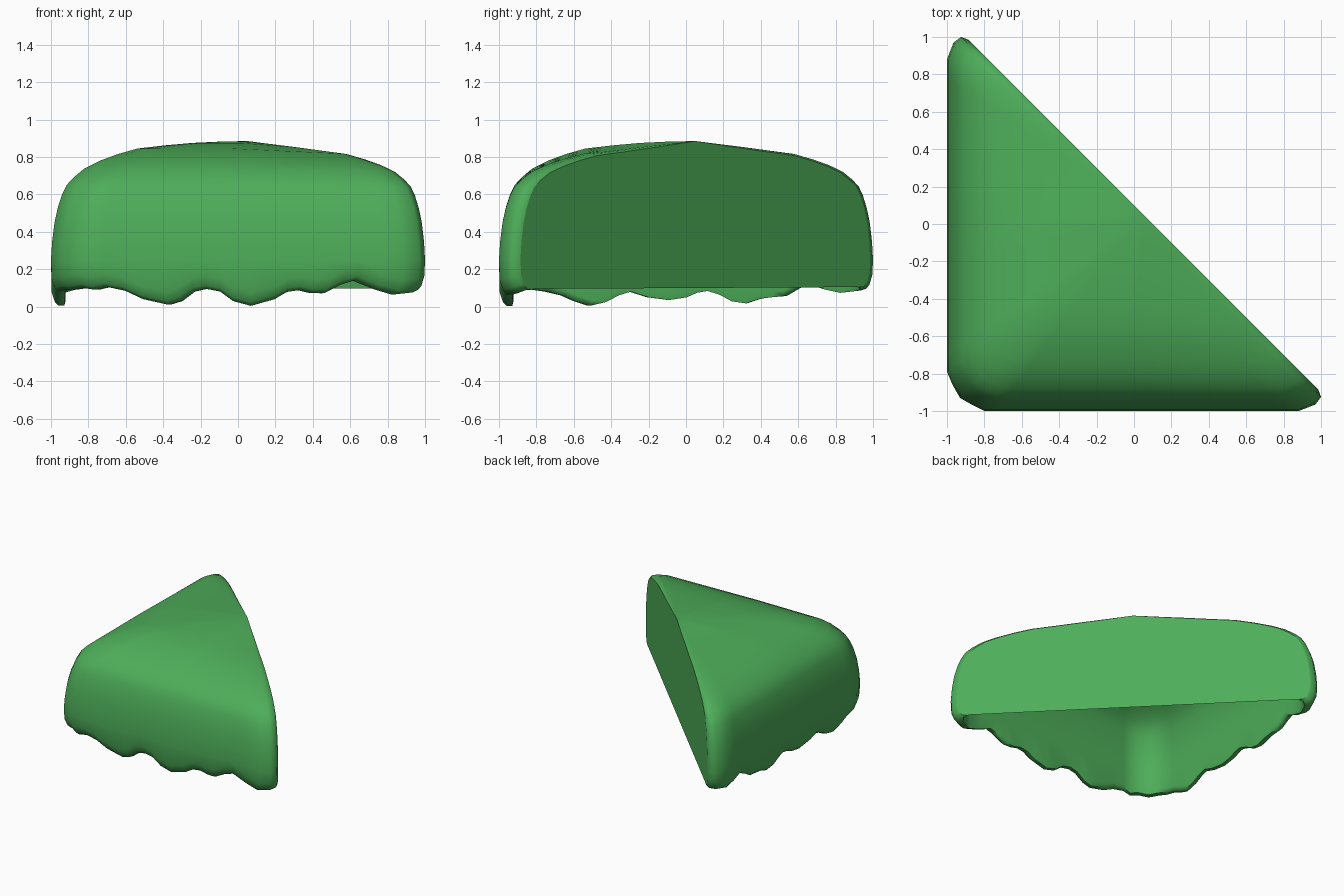
import bpy, bmesh

if "Cube" in bpy.data.objects:
    bpy.data.objects.remove(bpy.data.objects["Cube"])

green = bpy.data.materials.new("grass green")
green.diffuse_color = (0.075, 0.42, 0.10, 1)
green.use_nodes = True
green.node_tree.nodes["Principled BSDF"].inputs["Base Color"].default_value = green.diffuse_color

CENTRE = (0.05, 0.05)          # middle of the diagonal cut, highest point

# Wavy hem: (position along wall, height)
front_hem = [(.88, .07), (.77, .1), (.65, .145), (.57, .12), (.48, .075), (.41, .075), (.34, .09),
             (.27, .08), (.2, .04), (.07, .005), (-.03, .03), (-.1, .08), (-.18, .095),
             (-.25, .08), (-.32, .03), (-.39, .01), (-.53, .04), (-.63, .085), (-.73, .105), (-.8, .09)]
left_hem = [(-.79, .08), (-.7, .06), (-.63, .03), (-.55, .005), (-.46, .025), (-.39, .06), (-.32, .08),
            (-.22, .05), (-.1, .035), (0, .05), (.06, .075), (.12, .085), (.19, .065), (.26, .03),
            (.34, .02), (.42, .045), (.5, .055), (.56, .06), (.63, .1), (.7, .13), (.78, .1), (.88, .08)]


def tip_drop(t):
    """The top sinks slightly towards both narrow tips."""
    return .7 * max(0, t + .1)


# Plan outline stations (x, y, hem height, drop of the top)
stations = [(.985, -.885, .1, 1), (1, -.925, .095, .82), (.97, -.965, .08, .74)]
stations += [(x, -1, z, tip_drop(x)) for x, z in front_hem]
stations += [(-.86, -.97, .1, 0), (-.93, -.93, .09, 0), (-.97, -.86, .09, 0)]
stations += [(-1, y, z, tip_drop(y)) for y, z in left_hem]
stations += [(-.965, .97, .09, .74), (-.925, 1, .1, .82), (-.885, .985, .11, 1)]

# Profile from wall to peak: (fraction towards the centre, height)
profile = [(0, .25), (.006, .35), (.018, .45), (.035, .53), (.057, .6), (.08, .65), (.115, .69), (.17, .738),
           (.25, .78), (.34, .815), (.44, .845), (.58, .862), (.72, .875), (.86, .882), (1, .885)]
WALL, ROOF = .075, .06         # shell thickness


def point(st, f, z):
    x, y, hem, drop = st
    return (x + (CENTRE[0] - x) * f, y + (CENTRE[1] - y) * f, z - drop * .15 * f * (1 - f))


def outer_column(st):
    hem = st[2]
    rows = [(.038, hem), (.02, hem + .02), (.004, hem + .07)] + profile
    return [point(st, f, z) for f, z in rows]


def inner_column(st):
    hem = st[2]
    rows = [(.068, hem), (.075, hem + .03)]
    rows += [(WALL + f * (1 - WALL), z - ROOF * min(1, max(0, (z - .3) / .3))) for f, z in profile]
    return [point(st, f, z) for f, z in rows]


def make_object(name, columns, cap=None):
    bm = bmesh.new()
    grid = [[bm.verts.new(p) for p in col] for col in columns]
    for a, b in zip(grid, grid[1:]):
        for j in range(len(a) - 1):
            bm.faces.new((a[j], a[j + 1], b[j + 1], b[j]))
    if cap:
        bm.faces.new([bm.verts.new(p) for p in cap])
    bmesh.ops.remove_doubles(bm, verts=bm.verts, dist=.0005)
    mesh = bpy.data.meshes.new(name)
    bm.to_mesh(mesh)
    bm.free()
    mesh.materials.append(green)
    ob = bpy.data.objects.new(name, mesh)
    bpy.context.collection.objects.link(ob)
    return ob


# Rounded hollow shell: inner skin, hem rim and outer skin in one sweep
columns = [inner_column(s)[::-1] + outer_column(s) for s in stations]
shell = make_object("grass_shell", columns)
bpy.context.view_layer.objects.active = shell
shell.select_set(True)
bpy.ops.object.shade_smooth_by_angle(angle=1.2)

# Flat diagonal wall closing the cut side
first, last = outer_column(stations[0]), outer_column(stations[-1])
make_object("diagonal_wall", [], cap=first[::-1] + last[:-1])
